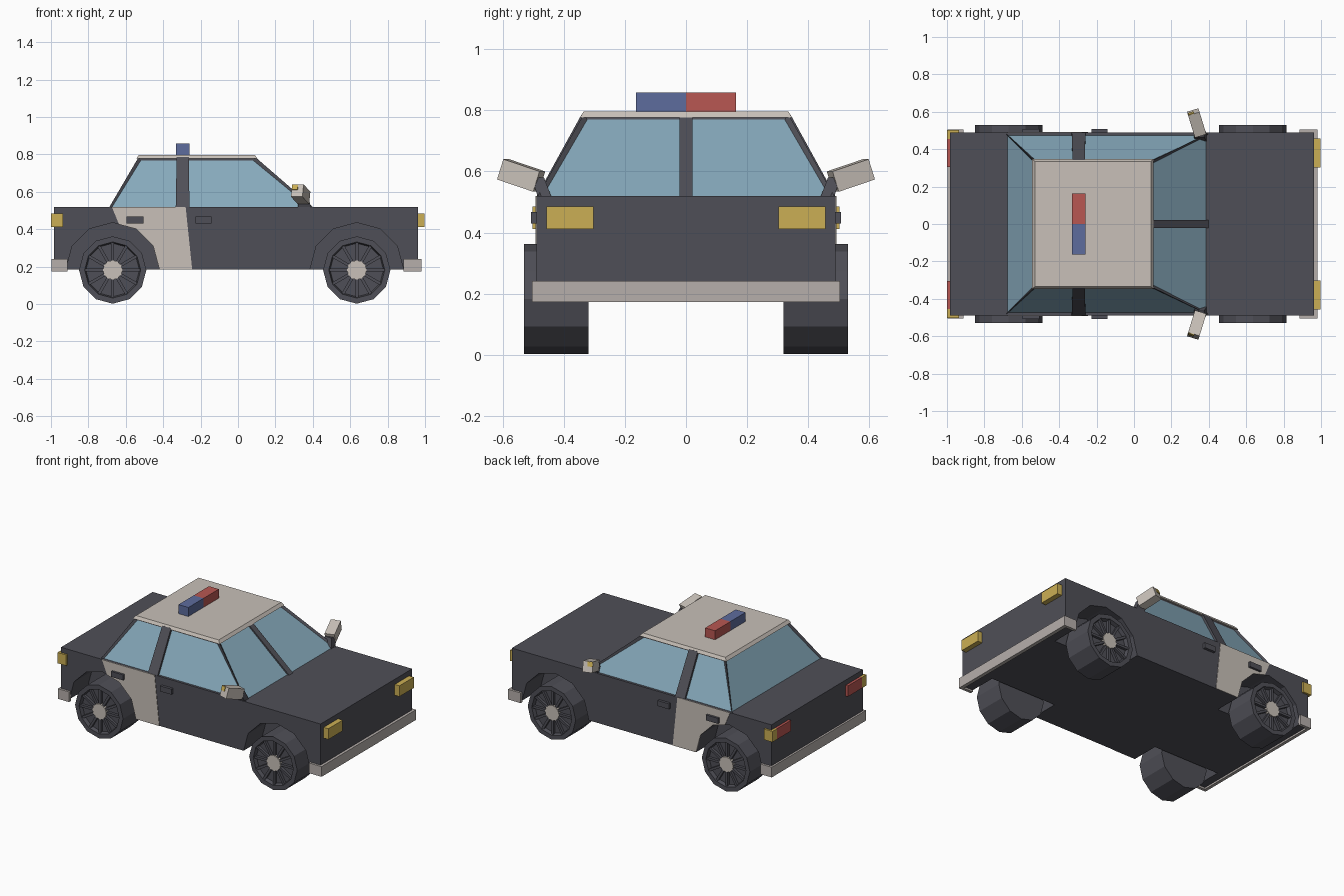
import bpy, bmesh, math
from mathutils import Matrix, Vector

if "Cube" in bpy.data.objects:
    bpy.data.objects.remove(bpy.data.objects["Cube"])


def material(name, rgb):
    m = bpy.data.materials.new(name)
    m.diffuse_color = (*rgb, 1)
    m.use_nodes = True
    m.node_tree.nodes["Principled BSDF"].inputs["Base Color"].default_value = m.diffuse_color
    return m


DARK = material("charcoal paint", (0.078, 0.078, 0.095))
WHITE = material("warm white paint", (0.58, 0.53, 0.48))
GREY = material("bumper grey", (0.47, 0.43, 0.41))
GLASS = material("window blue", (0.24, 0.40, 0.50))
BLUE = material("beacon blue", (0.11, 0.15, 0.34))
RED = material("lamp red", (0.48, 0.095, 0.085))
YELLOW = material("lamp yellow", (0.60, 0.43, 0.09))


def finish(name, bm, *mats):
    bmesh.ops.recalc_face_normals(bm, faces=bm.faces)
    me = bpy.data.meshes.new(name)
    bm.to_mesh(me)
    bm.free()
    for m in mats:
        me.materials.append(m)
    ob = bpy.data.objects.new(name, me)
    bpy.context.collection.objects.link(ob)
    return ob


def loft(name, rings, *mats):
    """Closed solid through rings of equal length, capped at both ends."""
    bm = bmesh.new()
    loops = [[bm.verts.new(p) for p in r] for r in rings]
    n = len(rings[0])
    for a, b in zip(loops, loops[1:]):
        for i in range(n):
            bm.faces.new((a[i], a[(i + 1) % n], b[(i + 1) % n], b[i]))
    bm.faces.new(loops[0])
    bm.faces.new(loops[-1])
    return finish(name, bm, *mats)


def rect(x0, x1, y0, y1, z):
    return [(x0, y0, z), (x1, y0, z), (x1, y1, z), (x0, y1, z)]


def box(name, x, y, z, mat):
    return loft(name, [rect(*x, *y, z[0]), rect(*x, *y, z[1])], mat)


def prism(name, pts, y0, y1, mat):
    """Side-view profile (x, z) extruded across y."""
    return loft(name, [[(x, y, z) for x, z in pts] for y in (y0, y1)], mat)


def circle(cx, cz, r, n=12):
    return [(cx + r * math.cos(i * math.tau / n), cz + r * math.sin(i * math.tau / n))
            for i in range(n)]


AXLES = {"rear": -0.67, "front": 0.635}
HUB_Z = 0.182

# Lower body with faceted wheel wells cut out
body = box("body", (-0.983, 0.962), (-0.49, 0.49), (0.185, 0.52), DARK)
for cx in AXLES.values():
    for s in (1, -1):
        cutter = prism("well_cutter", circle(cx, 0.185, 0.25), s * 0.30, s * 0.6, DARK)
        cutter.hide_render = True
        mod = body.modifiers.new("well", "BOOLEAN")
        mod.operation, mod.solver, mod.object = "DIFFERENCE", "EXACT", cutter
        bpy.context.view_layer.objects.active = body
        bpy.ops.object.modifier_apply(modifier=mod.name)
        bpy.data.objects.remove(cutter)

# Cabin: tapered block, its four sides inset and recessed as windows
cabin = loft("cabin", [rect(-0.69, 0.405, -0.488, 0.488, 0.515),
                       rect(-0.53, 0.09, -0.335, 0.335, 0.788)], DARK, GLASS)
bm = bmesh.new()
bm.from_mesh(cabin.data)
sides = [f for f in bm.faces if abs(f.normal.z) < 0.9]
bmesh.ops.inset_individual(bm, faces=sides, thickness=0.02, depth=-0.01)
for f in sides:
    f.material_index = 1
bm.to_mesh(cabin.data)
bm.free()

# Roof
loft("roof", [rect(-0.545, 0.105, -0.347, 0.347, 0.777),
              rect(-0.53, 0.09, -0.335, 0.335, 0.797)], WHITE)

# Windscreen centre bar
loft("windscreen_bar", [rect(0.37, 0.40, -0.021, 0.021, 0.518),
                        rect(0.07, 0.10, -0.021, 0.021, 0.778)], DARK)

# Roof beacons
box("blue_beacon", (-0.332, -0.258), (-0.163, 0), (0.795, 0.858), BLUE)
box("red_beacon", (-0.332, -0.258), (0, 0.163), (0.795, 0.858), RED)


def wheel(name, cx, s):
    # Tyre and dished rim, turned from a profile of (radius, y)
    profile = [(0.18, 0.32), (0.18, 0.53), (0.15, 0.53), (0.143, 0.505), (0.05, 0.505)]
    loft(name + "_wheel", [[(x, s * y, z) for x, z in circle(cx, HUB_Z, r)]
                           for r, y in profile], DARK)
    prism(name + "_hub", circle(cx, HUB_Z, 0.052), s * 0.50, s * 0.527, WHITE)
    # Twelve spokes
    bm = bmesh.new()
    for i in range(12):
        turn = Matrix.Rotation(i * math.tau / 12, 4, "Y")
        place = Matrix.Translation((cx, s * 0.512, HUB_Z)) @ turn
        bmesh.ops.create_cube(bm, size=1, matrix=place @ Matrix.Translation((0.097, 0, 0))
                              @ Matrix.Diagonal((0.10, 0.022, 0.016, 1)))
    finish(name + "_spokes", bm, DARK)


def mirror_box(name, s, centre, size, mat):
    """Box tilted in the door mirror's own frame, reflected to side s."""
    tilt = Matrix.Rotation(math.radians(17), 4, "Z") @ Matrix.Rotation(math.radians(18), 4, "X")
    m = Matrix.Translation((0.335, 0.54, 0.587)) @ tilt
    m = Matrix.Diagonal((1, s, 1, 1)) @ m @ Matrix.Translation(centre)
    bm = bmesh.new()
    bmesh.ops.create_cube(bm, size=1, matrix=m @ Matrix.Diagonal((*size, 1)))
    finish(name, bm, mat)


for s, side in ((-1, "right"), (1, "left")):
    for end, cx in AXLES.items():
        wheel(f"{side}_{end}", cx, s)

    # White rear door panel, following the wheel arch
    arch = [(-0.67 + 0.25 * math.cos(math.radians(a)), 0.185 + 0.25 * math.sin(math.radians(a)))
            for a in (0, 30, 60)]
    prism(side + "_door_panel", [(-0.636, 0.426), (-0.675, 0.52), (-0.28, 0.52),
                                 (-0.245, 0.185)] + arch, s * 0.487, s * 0.493, WHITE)

    # Door handles
    for x0, x1 in ((-0.595, -0.505), (-0.227, -0.143)):
        box(side + "_handle", (x0, x1), (s * 0.48, s * 0.508), (0.43, 0.467), DARK)

    # Pillar between the side windows
    loft(side + "_door_pillar", [rect(-0.333, -0.26, s * 0.45, s * 0.49, 0.518),
                                 rect(-0.328, -0.262, s * 0.30, s * 0.343, 0.785)], DARK)

    # Lamps
    lamp_z = (0.412, 0.485)
    box(side + "_headlight", (0.955, 0.997), (s * 0.303, s * 0.457), lamp_z, YELLOW)
    box(side + "_tail_light", (-1.0, -0.975), (s * 0.305, s * 0.455), lamp_z, RED)
    box(side + "_rear_indicator", (-1.0, -0.935), (s * 0.455, s * 0.503), lamp_z, YELLOW)

    # Door mirror with amber marker on the outer end
    mirror_box(side + "_mirror", s, (0, 0, 0), (0.064, 0.13, 0.07), WHITE)
    mirror_box(side + "_mirror_marker", s, (-0.014, 0.066, 0.018), (0.032, 0.006, 0.03), YELLOW)
    loft(side + "_mirror_stem", [rect(0.32, 0.39, s * 0.44, s * 0.485, 0.515),
                                 rect(0.325, 0.375, s * 0.465, s * 0.505, 0.58)], DARK)


# Wrap-around bumpers
def bumper(name, tip, inner, back):
    plan = [(back, 0.505), (tip, 0.505), (tip, -0.505), (back, -0.505),
            (back, -0.485), (inner, -0.485), (inner, 0.485), (back, 0.485)]
    loft(name, [[(x, y, z) for x, y in plan] for z in (0.173, 0.242)], GREY)


bumper("front_bumper", 0.98, 0.955, 0.885)
bumper("rear_bumper", -0.996, -0.975, -0.912)
